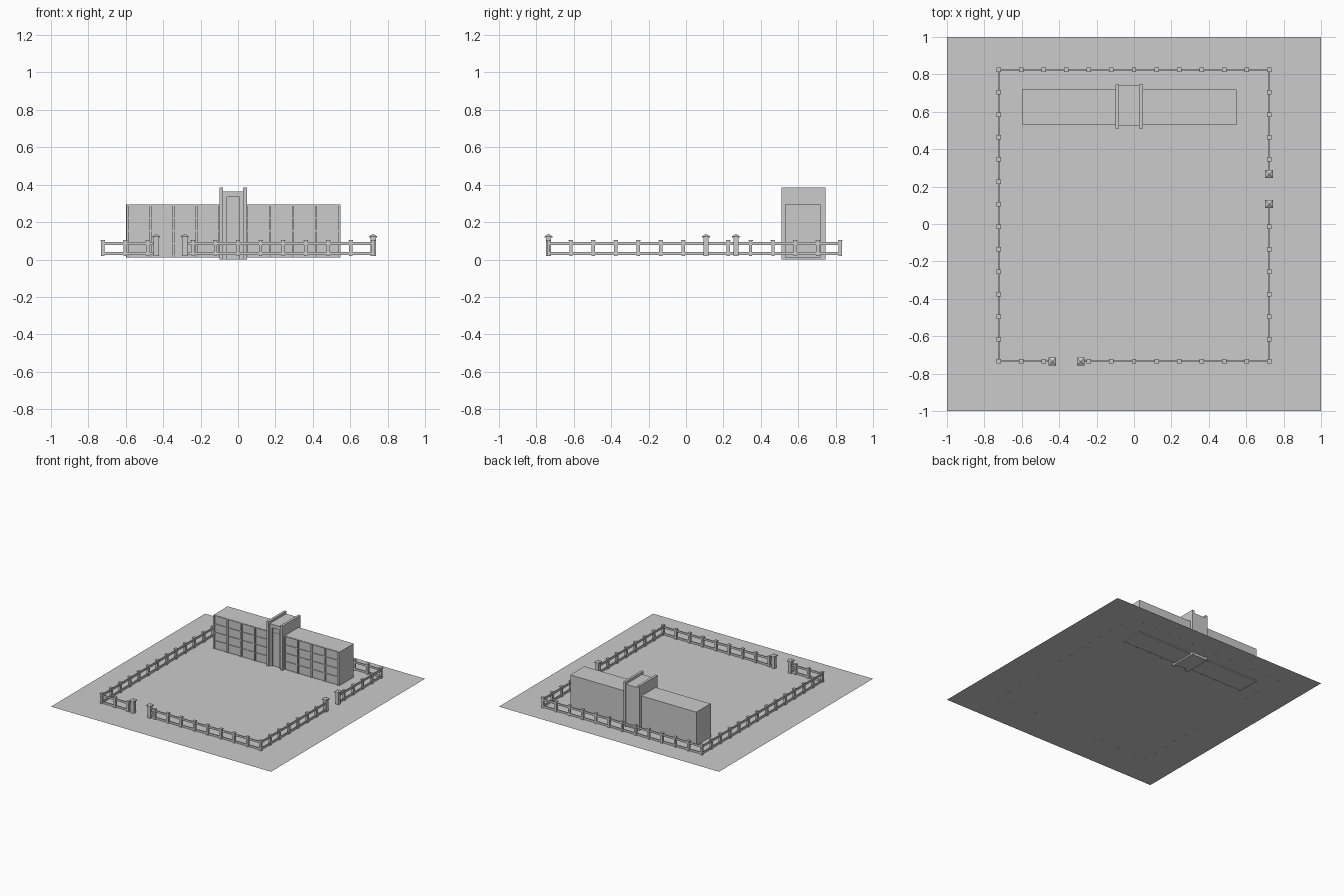
import bpy, bmesh
from mathutils import Vector

if "Cube" in bpy.data.objects:
    bpy.data.objects.remove(bpy.data.objects["Cube"])

G = 0.02  # ground level; building footings reach below it


def make(name, fill):
    bm = bmesh.new()
    fill(bm)
    me = bpy.data.meshes.new(name)
    bm.to_mesh(me)
    bm.free()
    ob = bpy.data.objects.new(name, me)
    bpy.context.collection.objects.link(ob)
    return ob


def box(bm, x0, x1, y0, y1, z0, z1):
    vs = bmesh.ops.create_cube(bm, size=1)["verts"]
    for v in vs:
        v.co = Vector((x0 + (v.co.x + .5) * (x1 - x0),
                       y0 + (v.co.y + .5) * (y1 - y0),
                       z0 + (v.co.z + .5) * (z1 - z0)))


def column(bm, x, y, w, z0, z1):
    box(bm, x - w / 2, x + w / 2, y - w / 2, y + w / 2, z0, z1)


# Ground sheet
def ground(bm):
    vs = bmesh.ops.create_grid(bm, x_segments=1, y_segments=1, size=1)["verts"]
    for v in vs:
        v.co.z = G
make("ground_sheet", ground)

# Long main block
make("main_block", lambda bm: box(bm, -0.598, 0.548, 0.538, 0.72, 0.012, 0.295))


# Facade ribs and floor bands on both wings
def ribs(bm):
    for x0 in (-0.591, 0.047):
        for i in range(5):
            x = x0 + i * 0.1235
            box(bm, x - 0.006, x + 0.006, 0.529, 0.54, 0.012, 0.293)
make("facade_ribs", ribs)


def bands(bm):
    for x0, x1 in ((-0.596, -0.09), (0.04, 0.546)):
        for i in range(5):
            z = 0.018 + i * 0.068
            box(bm, x0, x1, 0.533, 0.54, z - 0.003, z + 0.003)
make("floor_bands", bands)


# Entrance tower: two side slabs with a recessed core and a lintel
def slabs(bm):
    box(bm, -0.1, -0.08, 0.51, 0.745, 0.0, 0.385)
    box(bm, 0.028, 0.048, 0.51, 0.745, 0.0, 0.385)
make("tower_side_slabs", slabs)


def core(bm):
    box(bm, -0.08, 0.028, 0.54, 0.74, 0.0, 0.365)
    box(bm, -0.08, 0.028, 0.527, 0.54, 0.335, 0.365)
    for x0, x1 in ((-0.08, -0.06), (0.008, 0.028)):
        box(bm, x0, x1, 0.527, 0.54, 0.0, 0.335)
make("tower_core", core)

# Perimeter fence layout
X, Y0, Y1, S = 0.7225, -0.735, 0.825, 0.12
GX = (-0.437, -0.285)   # gate opening on the front side
GY = (0.107, 0.267)     # gate opening on the right side


def post_positions():
    xs = [-X + i * 2 * X / 12 for i in range(13)]
    ys = [Y0 + i * S for i in range(14)]
    pts = [(x, Y1) for x in xs]
    pts += [(x, Y0) for x in xs if not GX[0] - .01 < x < GX[1] + .01]
    pts += [(-X, y) for y in ys[1:-1]]
    pts += [(X, y) for y in ys[1:-1] if not GY[0] - .01 < y < GY[1] + .01]
    return pts


def posts(bm):
    for x, y in post_positions():
        column(bm, x, y, 0.018, G - 0.001, 0.098)
        column(bm, x, y, 0.024, 0.098, 0.105)
make("fence_posts", posts)


def rails(bm):
    t = 0.004
    for z0, z1 in ((0.023, 0.039), (0.078, 0.094)):
        for a, b, y in ((-X, X, Y1), (-X, GX[0], Y0), (GX[1], X, Y0)):
            box(bm, a, b, y - t, y + t, z0, z1)
        for a, b, x in ((Y0, Y1, -X), (Y0, GY[0], X), (GY[1], Y1, X)):
            box(bm, x - t, x + t, a, b, z0, z1)
make("fence_rails", rails)


# Gate pillars with pyramid caps
def pillars(bm):
    for x, y in [(g, Y0) for g in GX] + [(X, g) for g in GY]:
        column(bm, x, y, 0.028, G - 0.001, 0.117)
        column(bm, x, y, 0.042, 0.117, 0.124)
        w = 0.021
        base = [bm.verts.new((x + i * w, y + j * w, 0.124))
                for i, j in ((-1, -1), (1, -1), (1, 1), (-1, 1))]
        tip = bm.verts.new((x, y, 0.137))
        for k in range(4):
            bm.faces.new((base[k], base[(k + 1) % 4], tip))
        bm.faces.new(base[::-1])
make("gate_pillars", pillars)
